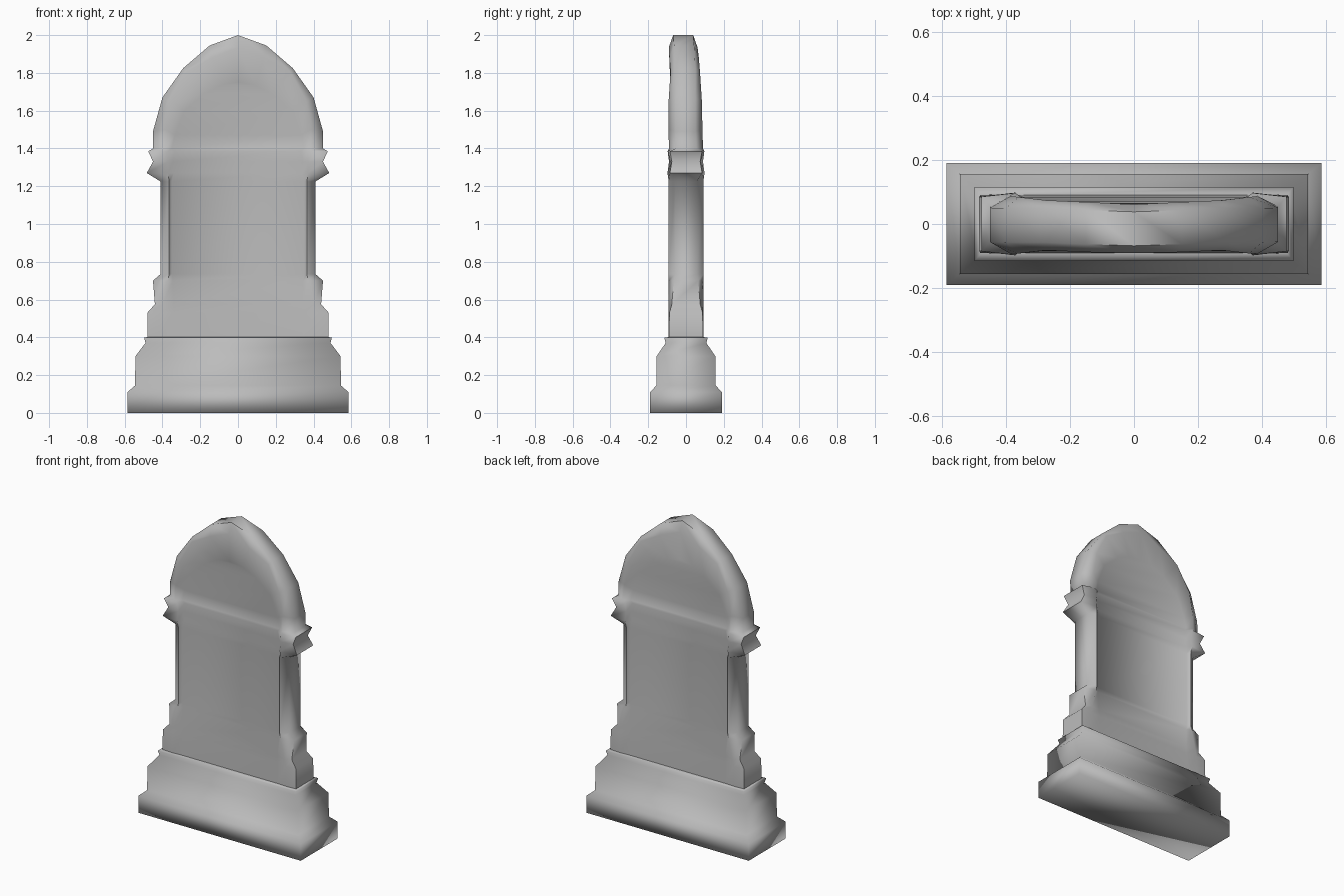
import bpy, bmesh, math

cube = bpy.data.objects.get("Cube")
if cube:
    bpy.data.objects.remove(cube, do_unlink=True)

stone = bpy.data.materials.new("grey_stone")
stone.use_nodes = True
stone.diffuse_color = (0.5, 0.5, 0.5, 1)
stone.node_tree.nodes["Principled BSDF"].inputs["Base Color"].default_value = (0.5, 0.5, 0.5, 1)


def loft(name, rings, cap_bottom=False, angle=180):
    """Bridge equal-length closed rings from bottom to top and shade smooth."""
    bm = bmesh.new()
    loops = [[bm.verts.new(p) for p in ring] for ring in rings]
    n = len(loops[0])
    for a, b in zip(loops, loops[1:]):
        for i in range(n):
            j = (i + 1) % n
            bm.faces.new((a[i], a[j], b[j], b[i]))
    if cap_bottom:
        bm.faces.new(reversed(loops[0]))
    # The halves meet at the peak, so weld them there
    bmesh.ops.remove_doubles(bm, verts=bm.verts, dist=0.0005)
    bmesh.ops.recalc_face_normals(bm, faces=bm.faces)
    mesh = bpy.data.meshes.new(name)
    bm.to_mesh(mesh)
    bm.free()
    mesh.materials.append(stone)
    obj = bpy.data.objects.new(name, mesh)
    bpy.context.collection.objects.link(obj)
    bpy.ops.object.select_all(action='DESELECT')
    obj.select_set(True)
    bpy.context.view_layer.objects.active = obj
    bpy.ops.object.shade_smooth_by_angle(angle=math.radians(angle))


def slab_ring(outer, ridge, inner, depths, lean=0):
    """Horizontal loop round the stone: frame edge, frame ridge and panel edge, all mirrored."""
    half = [(x, z, y) for (x, z), y in zip((outer, ridge, inner), depths)]
    right = [(x, lean - y, z) for x, z, y in reversed(half)]
    right += [(x, lean + y, z) for x, z, y in half]
    return right + [(-x, y, z) for x, y, z in reversed(right)]


# Stepped base with a lip at the top: half width, half depth, height
base = [(0.585, 0.19, 0), (0.585, 0.19, 0.11), (0.545, 0.157, 0.145),
        (0.543, 0.155, 0.30), (0.49, 0.108, 0.37), (0.497, 0.115, 0.398),
        (0.475, 0.088, 0.402)]
loft("base", [[(-x, -y, z), (x, -y, z), (x, y, z), (-x, y, z)] for x, y, z in base],
     cap_bottom=True)

# Feet, columns and capitals: height, then x and depth of edge, ridge and panel
uprights = [
    (0.40, 0.48, 0.09, 0.41, 0.093, 0.34, 0.09),
    (0.53, 0.48, 0.088, 0.41, 0.092, 0.34, 0.084),
    (0.575, 0.44, 0.075, 0.40, 0.092, 0.34, 0.08),
    (0.70, 0.45, 0.065, 0.37, 0.092, 0.345, 0.073),
    (0.735, 0.41, 0.057, 0.365, 0.092, 0.35, 0.071),
    (1.225, 0.41, 0.057, 0.365, 0.092, 0.35, 0.07),
    (1.27, 0.483, 0.085, 0.37, 0.098, 0.34, 0.07),
    (1.33, 0.45, 0.075, 0.37, 0.09, 0.345, 0.07),
    (1.385, 0.475, 0.085, 0.37, 0.097, 0.335, 0.07),
    (1.40, 0.45, 0.055, 0.385, 0.09, 0.35, 0.07)]
rings = [slab_ring((xo, z), (xr, z), (xi, z), (yo, yr, yi))
         for z, xo, yo, xr, yr, xi, yi in uprights]

# Pointed arch: edge, ridge and panel points, ridge depth, lean
arch = [
    ((0.45, 1.49), (0.385, 1.50), (0.335, 1.47), 0.09, -0.003),
    ((0.40, 1.67), (0.36, 1.65), (0.285, 1.60), 0.088, -0.004),
    ((0.29, 1.825), (0.275, 1.805), (0.18, 1.69), 0.078, -0.004),
    ((0.15, 1.945), (0.14, 1.88), (0.09, 1.735), 0.078, -0.01),
    ((0, 2.0), (0, 1.935), (0, 1.75), 0.076, -0.015)]
rings += [slab_ring(o, r, i, (0.053, yr, 0.068), lean) for o, r, i, yr, lean in arch]
loft("headstone", rings, angle=65)
